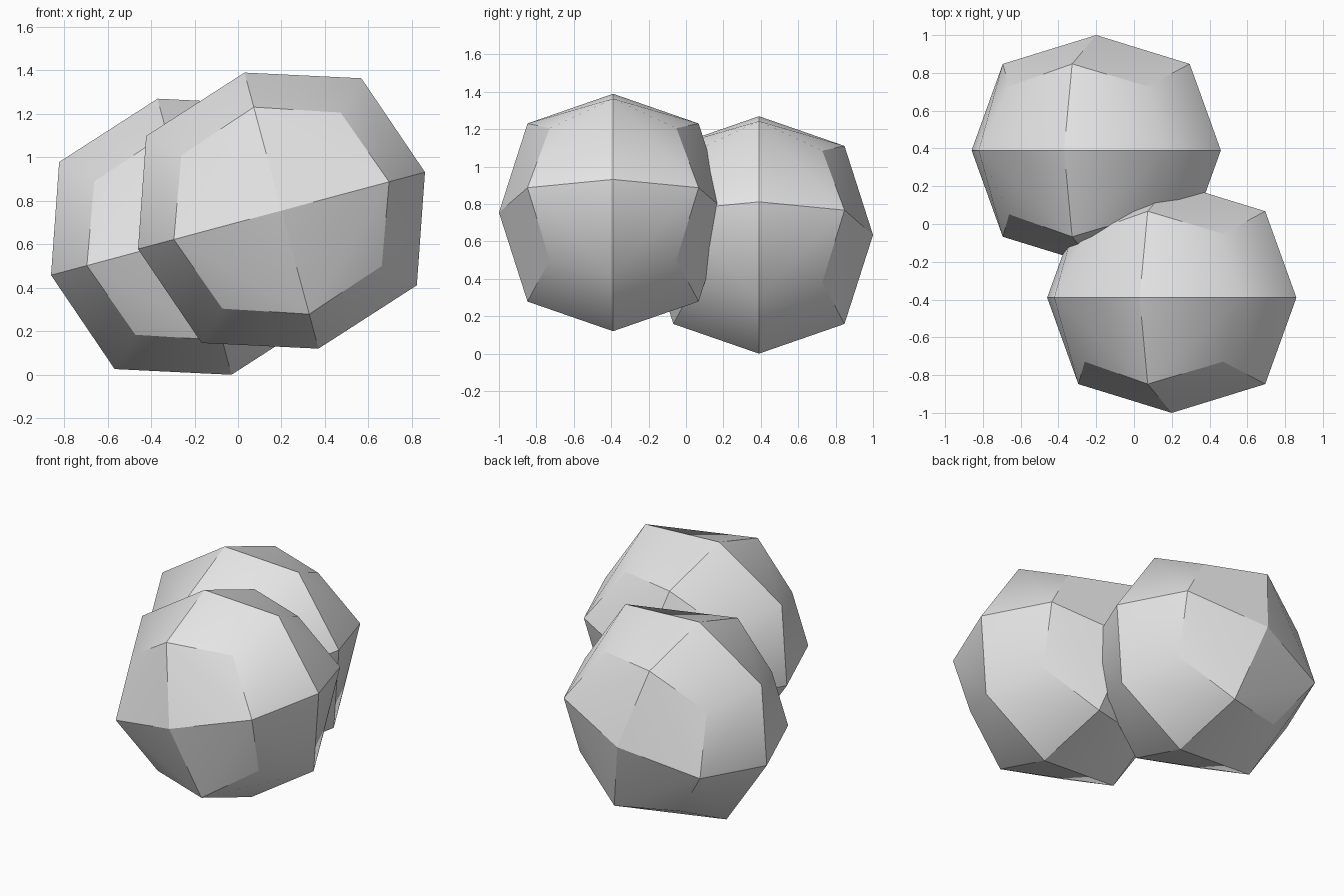
import bpy
import bmesh
import math
from mathutils import Matrix

if "Cube" in bpy.data.objects:
    bpy.data.objects.remove(bpy.data.objects["Cube"], do_unlink=True)

# Plain grey surface
GREY = (0.8, 0.8, 0.8, 1.0)
grey = bpy.data.materials.new("light_grey")
grey.use_nodes = True
grey.diffuse_color = GREY
grey.node_tree.nodes["Principled BSDF"].inputs["Base Color"].default_value = GREY

HALF_SIZE = (0.683, 0.61, 0.657)
TILT = Matrix.Rotation(math.radians(-15), 4, 'Y')
# Distance along each axis for face, edge and corner points of the rounded cube
ROUNDING = {1: 1.0, 2: 0.75, 3: 5 / 9}


def rounded_lump(name, centre):
    """A cube split once and rounded, then stretched and tilted."""
    bm = bmesh.new()
    bmesh.ops.create_cube(bm, size=2)
    bmesh.ops.subdivide_edges(bm, edges=bm.edges[:], cuts=1, use_grid_fill=True)
    for v in bm.verts:
        v.co *= ROUNDING[sum(abs(c) > 0.5 for c in v.co)]
    # Each facet folds outward across its longer diagonal
    bmesh.ops.triangulate(bm, faces=bm.faces[:], quad_method='LONG_EDGE')
    bmesh.ops.scale(bm, vec=HALF_SIZE, verts=bm.verts)
    bmesh.ops.transform(bm, matrix=TILT, verts=bm.verts)
    bmesh.ops.recalc_face_normals(bm, faces=bm.faces[:])
    mesh = bpy.data.meshes.new(name)
    bm.to_mesh(mesh)
    bm.free()
    mesh.materials.append(grey)
    obj = bpy.data.objects.new(name, mesh)
    obj.location = centre
    bpy.context.collection.objects.link(obj)
    bpy.ops.object.select_all(action='DESELECT')
    obj.select_set(True)
    bpy.context.view_layer.objects.active = obj
    bpy.ops.object.shade_smooth_by_angle(angle=math.radians(30))
    return obj


# Two overlapping lumps, the front one higher
rounded_lump("front_lump", (0.2, -0.39, 0.755))
rounded_lump("back_lump", (-0.2, 0.39, 0.635))
